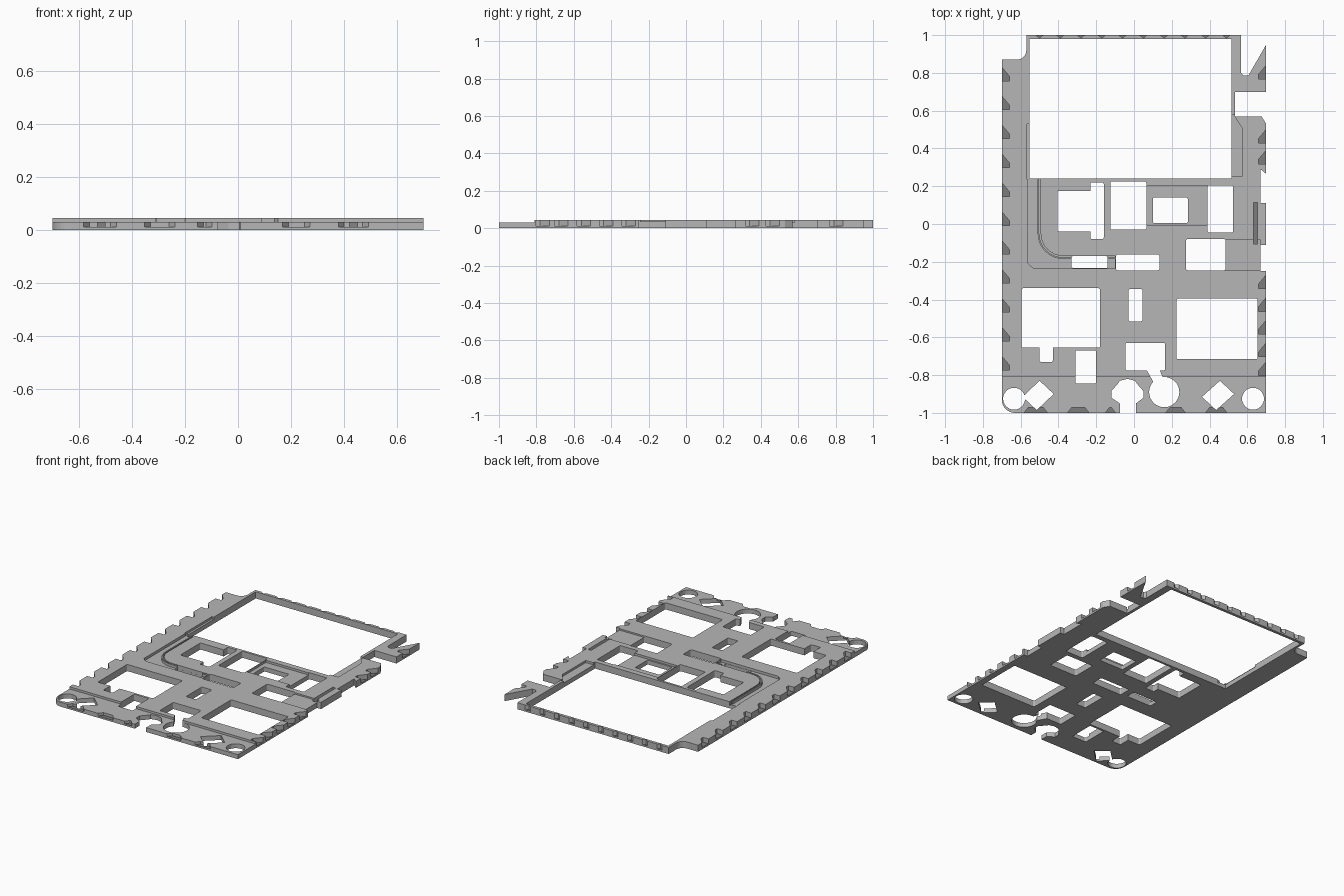
import bpy, bmesh, math

TOP, LEDGE, FLOOR = 0.045, 0.03, 0.012


def material(name, v):
    m = bpy.data.materials.new(name)
    m.diffuse_color = (v, v, v, 1)
    return m


def arc(cx, cy, r, a0, a1, n=8):
    return [(cx + r * math.cos(math.radians(a0 + (a1 - a0) * i / n)),
             cy + r * math.sin(math.radians(a0 + (a1 - a0) * i / n))) for i in range(n + 1)]


def rect(x0, x1, y0, y1):
    return [(x0, y0), (x1, y0), (x1, y1), (x0, y1)]


def rounded(x0, x1, y0, y1, r=0.01):
    return (arc(x0 + r, y0 + r, r, 180, 270, 3) + arc(x1 - r, y0 + r, r, 270, 360, 3)
            + arc(x1 - r, y1 - r, r, 0, 90, 3) + arc(x0 + r, y1 - r, r, 90, 180, 3))


def circle(x, y, r):
    return arc(x, y, r, 0, 360, 32)[:-1]


def prism(name, pts, z0, z1):
    bm = bmesh.new()
    f = bm.faces.new([bm.verts.new((x, y, z0)) for x, y in pts])
    ret = bmesh.ops.extrude_face_region(bm, geom=[f])
    for v in ret["geom"]:
        if isinstance(v, bmesh.types.BMVert):
            v.co.z = z1
    bmesh.ops.recalc_face_normals(bm, faces=bm.faces)
    me = bpy.data.meshes.new(name)
    bm.to_mesh(me)
    bm.free()
    ob = bpy.data.objects.new(name, me)
    bpy.context.collection.objects.link(ob)
    return ob


# main plate outline, counter-clockwise from the front left corner
outline = (arc(-0.63, -0.93, 0.07, 180, 270)
           + [(0.70, -1), (0.70, -0.25), (0.67, -0.25), (0.67, -0.11), (0.70, -0.11),
              (0.70, 0.11), (0.67, 0.11), (0.67, 0.29), (0.70, 0.265), (0.70, 0.53),
              (0.675, 0.57), (0.535, 0.57), (0.535, 0.70), (0.70, 0.70), (0.70, 0.95),
              (0.605, 0.785), (0.58, 0.785), (0.567, 0.80), (0.567, 1), (-0.57, 1)]
           + arc(-0.62, 0.92, 0.05, 0, -90) + [(-0.70, 0.87)])
plate = prism("plate", outline, 0, TOP)


def cut(pts, z0=-0.05, z1=0.1):
    tool = prism("cutter", pts, z0, z1)
    tool.hide_render = True
    mod = plate.modifiers.new("cut", 'BOOLEAN')
    mod.operation = 'DIFFERENCE'
    mod.solver = 'EXACT'
    mod.object = tool
    bpy.context.view_layer.objects.active = plate
    bpy.ops.object.modifier_apply(modifier=mod.name)
    bpy.data.objects.remove(tool, do_unlink=True)


# lowered front strip
cut(rect(-0.9, 0.9, -1.1, -0.81), LEDGE)

# curved channel and thin groove around the middle area
cut([(-0.56, 0.26), (-0.56, -0.21), (-0.53, -0.235), (-0.1, -0.235), (-0.1, -0.185)]
    + arc(-0.375, -0.05, 0.135, 270, 180) + [(-0.51, 0.26)], 0.027)
cut([(-0.1, -0.178)] + arc(-0.375, -0.05, 0.127, 270, 180)
    + [(-0.502, 0.26), (-0.494, 0.26)] + arc(-0.375, -0.05, 0.119, 180, 270)
    + [(-0.1, -0.17)], 0.02)

# shallow recesses
cut(rect(0.07, 0.40, -0.005, 0.20), LEDGE)
cut(rect(0.47, 0.671, -0.243, -0.085), 0.035)
cut([(0.48, 0.255), (0.575, 0.255), (0.575, 0.505), (0.54, 0.555), (0.535, 0.58), (0.48, 0.58)], LEDGE)
cut(rect(-0.567, -0.5, 0.235, 0.53), LEDGE)
cut(rect(0.632, 0.655, -0.105, 0.115), FLOOR)

# main window and component openings
cut(rect(-0.553, 0.515, 0.24, 0.98))
for x0, x1, y0, y1 in [
        (-0.405, -0.22, -0.04, 0.175), (-0.23, -0.16, -0.08, 0.22),
        (-0.125, 0.065, -0.03, 0.225), (0.10, 0.285, 0.005, 0.14),
        (0.39, 0.525, -0.045, 0.205), (0.275, 0.485, -0.245, -0.08),
        (-0.33, -0.14, -0.233, -0.17), (-0.095, 0.135, -0.245, -0.162),
        (-0.03, 0.045, -0.515, -0.345), (-0.595, -0.18, -0.655, -0.34),
        (-0.5, -0.43, -0.73, -0.62), (-0.31, -0.2, -0.845, -0.67),
        (0.225, 0.655, -0.715, -0.395), (-0.045, 0.165, -0.775, -0.63)]:
    cut(rounded(x0, x1, y0, y1, 0.008))

# round, diamond and star openings in the front strip
cut(circle(-0.635, -0.925, 0.058))
cut(circle(0.63, -0.925, 0.058))
cut(circle(0.16, -0.89, 0.08))
cut([(0.06, -0.76), (0.11, -0.85), (0.16, -0.83), (0.13, -0.76)])
cut([(-0.5, -0.83), (-0.425, -0.9), (-0.515, -0.985), (-0.59, -0.915)])
cut([(0.455, -0.83), (0.53, -0.9), (0.435, -0.985), (0.36, -0.915)])
cut([(-0.075, -1.1), (0.01, -1.1), (0.01, -0.95), (0.05, -0.92), (0.05, -0.885), (0.015, -0.845),
     (0.005, -0.83), (-0.035, -0.82), (-0.075, -0.83), (-0.085, -0.845), (-0.12, -0.885),
     (-0.12, -0.92), (-0.075, -0.95)])


def side_notch(s, y):
    # saw-tooth notch in a side rim, s = -1 left, 1 right
    cut([(s * 0.71, y + 0.062), (s * 0.658, y), (s * 0.658, y - 0.022), (s * 0.71, y - 0.022)], FLOOR)


for i in range(11):
    side_notch(-1, 0.78 - 0.153 * i)
for y in (0.79, 0.45, 0.34, -0.32, -0.44, -0.56, -0.68, -0.78):
    side_notch(1, y)

# front edge notches
for x0, x1 in [(-0.59, -0.45), (-0.36, -0.23), (-0.16, -0.09), (0.16, 0.28), (0.37, 0.5)]:
    cut([(x0, -1.01), (x1, -1.01), (x1 - 0.03, -0.972), (x0 + 0.03, -0.972)], FLOOR)

# back rim notches
for i in range(10):
    x = -0.5 + 0.11 * i
    cut([(x - 0.035, 1.01), (x, 0.985), (x + 0.03, 1.01)], FLOOR)

# colours: dark notch floors, grey everywhere else
plate.data.materials.clear()
plate.data.materials.append(material("grey", 0.47))
plate.data.materials.append(material("dark_grey", 0.2))
for p in plate.data.polygons:
    p.material_index = 1 if p.normal.z > 0.9 and abs(p.center.z - FLOOR) < 0.002 else 0
    p.use_smooth = False
